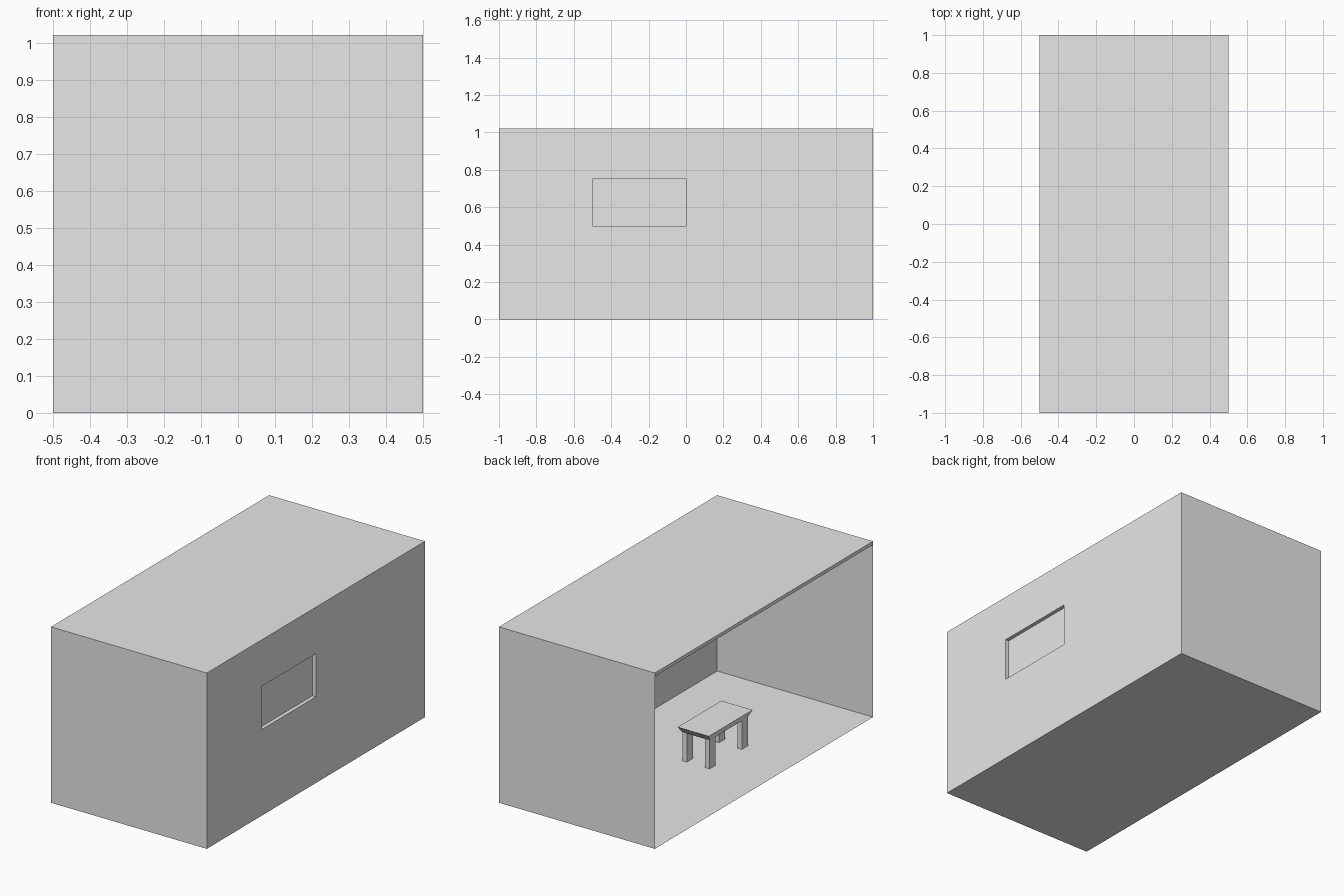
import bpy, bmesh
from mathutils import Vector

old = bpy.data.objects.get("Cube")
if old:
    bpy.data.objects.remove(old, do_unlink=True)

GREY = (0.8, 0.8, 0.8, 1.0)
mat = bpy.data.materials.new("plain grey")
mat.use_nodes = True
mat.diffuse_color = GREY
mat.node_tree.nodes["Principled BSDF"].inputs["Base Color"].default_value = GREY


def box(bm, lo, hi):
    """Add a box between two corners and return its vertices."""
    lo, hi = Vector(lo), Vector(hi)
    verts = bmesh.ops.create_cube(bm, size=1)["verts"]
    for v in verts:
        v.co = (lo + hi) / 2 + v.co * (hi - lo)
    return verts


def finish(bm, name):
    mesh = bpy.data.meshes.new(name)
    bm.to_mesh(mesh)
    bm.free()
    mesh.materials.append(mat)
    obj = bpy.data.objects.new(name, mesh)
    bpy.context.collection.objects.link(obj)
    return obj


# Room shell: thin floor and three walls, open on the right side and the top
bm = bmesh.new()
box(bm, (-0.5, -1, 0), (0.5, 1, 1))
bm.normal_update()
bmesh.ops.delete(bm, geom=[f for f in bm.faces if f.normal.x < -0.9 or f.normal.z > 0.9],
                 context='FACES')

# Cut the window outline into the left wall
for co, no in (((0, -0.5, 0), (0, 1, 0)), ((0, 0, 0), (0, 1, 0)),
               ((0, 0, 0.5), (0, 0, 1)), ((0, 0, 0.75), (0, 0, 1))):
    wall = [f for f in bm.faces if f.normal.x > 0.9]
    edges = {e for f in wall for e in f.edges}
    verts = {v for f in wall for v in f.verts}
    bmesh.ops.bisect_plane(bm, geom=wall + list(edges) + list(verts),
                           plane_co=co, plane_no=no)
    bm.normal_update()

# Push the window pane into the room
target = Vector((0.5, -0.25, 0.625))
pane = min(bm.faces, key=lambda f: (f.calc_center_median() - target).length)
pane = bmesh.ops.extrude_discrete_faces(bm, faces=[pane])["faces"][0]
bmesh.ops.translate(bm, verts=pane.verts, vec=(-0.022, 0, 0))
finish(bm, "room_shell")

# Roof slab
bm = bmesh.new()
box(bm, (-0.5, -1, 1), (0.5, 1, 1.02))
finish(bm, "roof")

# Table top, narrowing towards its underside
CENTRE = Vector((-0.078, -0.155, 0))
UNDER = 0.166
bm = bmesh.new()
for v in box(bm, (-0.1, -0.2, UNDER), (0.1, 0.2, 0.202)):
    if v.co.z < UNDER + 0.01:
        v.co.x *= 0.875
        v.co.y *= 0.875
finish(bm, "table_top").location = CENTRE

# Table legs, flush with the corners of the underside
for side, sx in (("left", 1), ("right", -1)):
    for end, sy in (("front", -1), ("back", 1)):
        bm = bmesh.new()
        box(bm, (-0.0145, -0.0275, 0), (0.0145, 0.0275, UNDER))
        leg = finish(bm, f"table_leg_{end}_{side}")
        leg.location = CENTRE + Vector((sx * 0.073, sy * 0.1475, 0))
